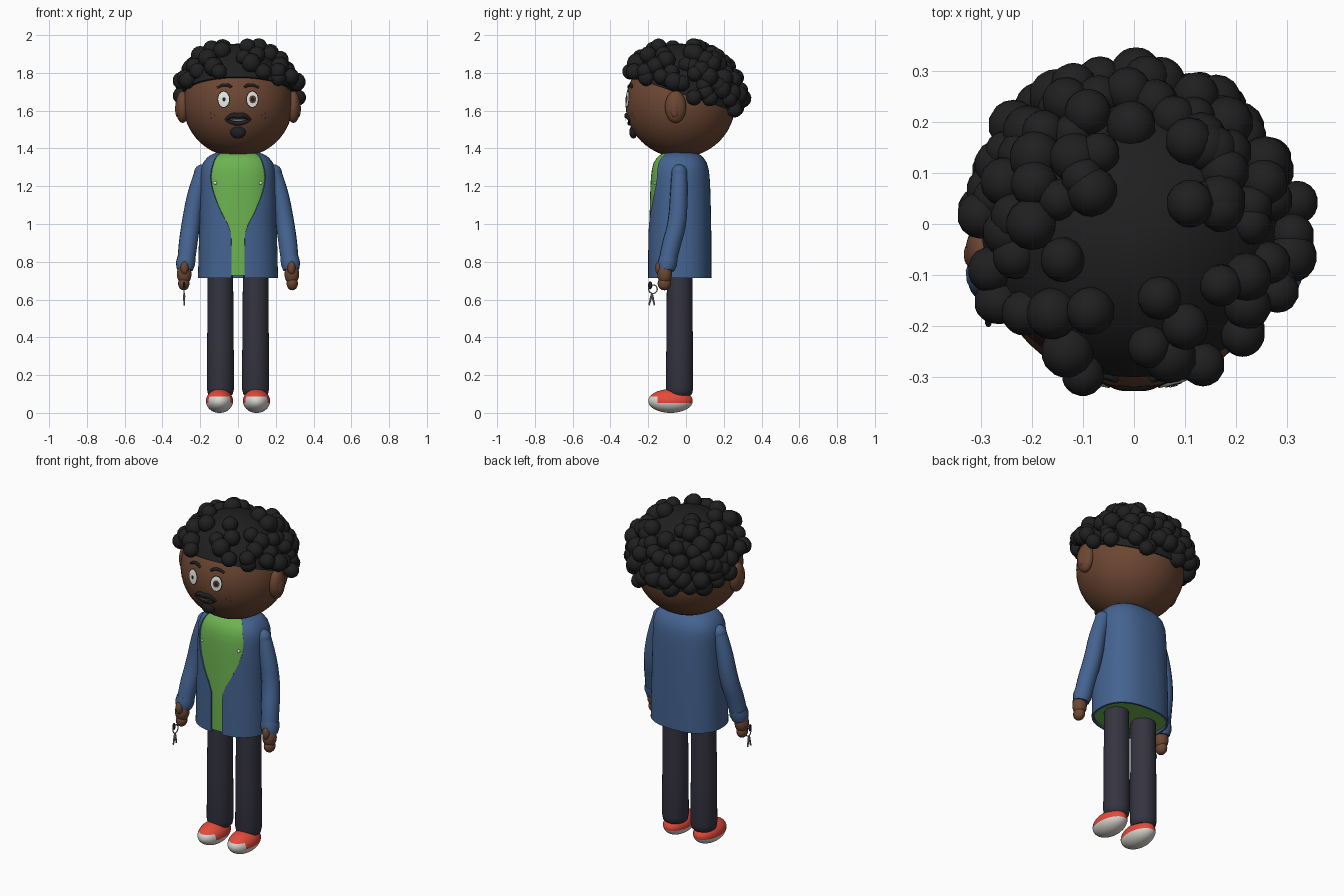
import bpy, bmesh, math, random
from mathutils import Matrix, Vector

random.seed(4)
if "Cube" in bpy.data.objects:
    bpy.data.objects.remove(bpy.data.objects["Cube"])


def material(name, r, g, b):
    m = bpy.data.materials.new(name)
    m.use_nodes = True
    m.diffuse_color = (r, g, b, 1)
    bsdf = m.node_tree.nodes["Principled BSDF"]
    bsdf.inputs["Base Color"].default_value = (r, g, b, 1)
    bsdf.inputs["Roughness"].default_value = 0.8
    return m


black = material("hair_black", .014, .014, .014)
skin = material("skin_brown", .15, .062, .032)
blue = material("jacket_blue", .058, .125, .28)
green = material("shirt_green", .15, .45, .08)
navy = material("trouser_charcoal", .035, .034, .052)
red = material("shoe_red", .78, .07, .045)
white = material("sole_white", .7, .69, .64)
eye_white = material("eye_white", .9, .9, .86)
metal = material("metal_grey", .25, .25, .25)
iris = material("iris_brown", .11, .05, .03)

HEAD = Vector((0, -.03, 1.637))
R = .29
built = []


def finish(name, bm, *mats):
    me = bpy.data.meshes.new(name)
    bm.to_mesh(me)
    bm.free()
    for m in mats:
        me.materials.append(m)
    ob = bpy.data.objects.new(name, me)
    bpy.context.collection.objects.link(ob)
    built.append(ob)
    return ob


def add_ball(bm, loc, size, seg=24, rot=Matrix()):
    mat = Matrix.Translation(loc) @ rot @ Matrix.Diagonal((*size, 1))
    bmesh.ops.create_uvsphere(bm, u_segments=seg, v_segments=seg * 2 // 3, radius=1, matrix=mat)


def ball(name, loc, size, mat, seg=24):
    bm = bmesh.new()
    add_ball(bm, loc, size, seg)
    return finish(name, bm, mat)


def tube(name, pts, mat, smooth=True, sides=5):
    """Round tube through (x, y, z, radius) points."""
    cu = bpy.data.curves.new(name, 'CURVE')
    cu.dimensions = '3D'
    cu.bevel_depth = 1
    cu.bevel_resolution = sides
    cu.use_fill_caps = True
    sp = cu.splines.new('NURBS' if smooth else 'POLY')
    sp.points.add(len(pts) - 1)
    for p, (x, y, z, r) in zip(sp.points, pts):
        p.co = (x, y, z, 1)
        p.radius = r
    if smooth:
        sp.use_endpoint_u = True
        sp.order_u = 3
    ob = bpy.data.objects.new(name, cu)
    bpy.context.collection.objects.link(ob)
    me = bpy.data.meshes.new_from_object(ob.evaluated_get(bpy.context.evaluated_depsgraph_get()))
    bpy.data.objects.remove(ob)
    me.materials.clear()
    me.materials.append(mat)
    ob = bpy.data.objects.new(name, me)
    bpy.context.collection.objects.link(ob)
    built.append(ob)
    return ob


def loft(name, rows, mat, cx=0, cy=-.033, scale=1, opened=False, n=40, power=1):
    """Stack of rounded rings (z, rx, ry, front opening half width); power under 1 squares them."""
    def bend(v):
        return math.copysign(abs(v) ** power, v)
    bm = bmesh.new()
    rings = []
    for z, rx, ry, w in rows:
        a = math.asin((w / rx) ** (1 / power)) if opened else 0
        steps = n + 1 if opened else n
        angles = [a + (2 * math.pi - 2 * a) * j / n for j in range(steps)]
        rings.append([bm.verts.new((cx + rx * scale * bend(math.sin(t)),
                                    cy - ry * scale * bend(math.cos(t)), z)) for t in angles])
    for lo, hi in zip(rings, rings[1:]):
        for j in range(n):
            k = (j + 1) % len(lo)
            bm.faces.new((lo[j], lo[k], hi[k], hi[j]))
    if not opened:
        bm.faces.new(rings[0][::-1])
        bm.faces.new(rings[-1])
    return finish(name, bm, mat)


def face_point(x, z, lift=0):
    r = R + lift
    return Vector((x, HEAD.y - math.sqrt(r * r - x * x - (z - HEAD.z) ** 2), z))


def decal(name, x, z, rx, rz, mat, lift, n=20):
    """Oval plate that follows the curve of the face."""
    bm = bmesh.new()
    centre = bm.verts.new(face_point(x, z, lift))
    inner = None
    for k in (.35, .7, 1):
        ring = [bm.verts.new(face_point(x + rx * k * math.cos(t), z + rz * k * math.sin(t), lift))
                for t in (2 * math.pi * i / n for i in range(n))]
        for i in range(n):
            j = (i + 1) % n
            bm.faces.new((inner[i], ring[i], ring[j], inner[j]) if inner else (centre, ring[i], ring[j]))
        inner = ring
    return finish(name, bm, mat)


def stroke(name, pts, mat):
    return tube(name, [(*face_point(x, z), r) for x, z, r in pts], mat, sides=3)


# Head and ears
ball("head", HEAD, (R, R, R * .98), skin, 48)
for s, side in ((1, "left"), (-1, "right")):
    ball(side + "_ear", (s * .293, -.055, 1.62), (.037, .056, .085), skin)
    ball(side + "_inner_ear", (s * .32, -.06, 1.61), (.013, .024, .045), skin)

# Hair cap, cut along a plane that drops to the back
cut_co, cut_no = Vector((0, -.06, 1.70)), Vector((0, .33, 1)).normalized()
bm = bmesh.new()
add_ball(bm, HEAD, (.302, .302, .318), 48)
cut = bmesh.ops.bisect_plane(bm, geom=bm.verts[:] + bm.edges[:] + bm.faces[:],
                             plane_co=cut_co, plane_no=cut_no, clear_inner=True)
bmesh.ops.holes_fill(bm, edges=[e for e in cut["geom_cut"] if isinstance(e, bmesh.types.BMEdge)])
finish("hair_cap", bm, black)

# Hair curls: dense over back and sides, loose over the forehead
front_curls = [(-.14, -.07), (-.16, -.175), (-.085, -.17), (.05, -.145), (.1, -.2), (.17, -.12),
               (.03, -.24), (.135, -.275), (-.1, -.295), (-.13, -.25), (.07, -.26), (-.2, 0),
               (.11, .04), (.17, .03), (.14, .15), (-.1, .09)]
curls = [Vector((x, y, HEAD.z + .015 + math.sqrt(max(.024, .098 - x * x - (y - HEAD.y) ** 2))))
         for x, y in front_curls]
count = 290
for i in range(count):
    h = 1 - 2 * (i + .5) / count
    t = i * math.pi * (3 - math.sqrt(5))
    w = math.sqrt(1 - h * h)
    d = Vector((w * math.cos(t), w * math.sin(t), h))
    d += Vector([random.uniform(-.09, .09) for _ in range(3)])
    p = HEAD + d.normalized() * random.uniform(.3, .328)
    p.z = min(p.z + .01, 1.95)
    bald = math.hypot((p.x - .03) / .1, (p.y - .02) / .18) < 1
    above = (p - cut_co).dot(cut_no) > 0
    if above and not bald and (p.y > .02 or abs(p.x) > .21):
        curls.append(p)
bm = bmesh.new()
for p in curls:
    r = random.uniform(.04, .053)
    add_ball(bm, p, (r, r, r), 14, Matrix.Rotation(random.uniform(0, 3), 4, 'X'))
finish("hair_curls", bm, black)

# Eyes, brows and freckles
for s, side in ((1, "left"), (-1, "right")):
    x = s * .076
    decal(side + "_eye_outline", x, 1.66, .034, .046, black, .003)
    decal(side + "_eye_white", x, 1.66, .029, .041, eye_white, .005)
    if s > 0:
        decal("left_iris", x + .002, 1.66, .018, .021, iris, .007)
    decal(side + "_pupil", x + .002, 1.66, .009, .011, black, .009)
    stroke(side + "_brow", [(s * .035, 1.724, .007), (s * .065, 1.75, .011), (s * .11, 1.722, .006)], black)
    for k, (dx, dz) in enumerate(((0, 0), (.02, .012), (.018, -.015))):
        decal(f"{side}_freckle_{k}", s * (.125 + dx), 1.575 + dz, .004, .004, black, .002, 8)

# Moustache, mouth and beard
stroke("moustache", [(-.066, 1.55, .007), (-.035, 1.578, .015), (0, 1.57, .015),
                     (.035, 1.578, .015), (.066, 1.55, .007)], black)
stroke("lower_lip", [(-.06, 1.55, .007), (-.03, 1.532, .011), (.03, 1.532, .011), (.06, 1.55, .007)], black)
decal("mouth", 0, 1.55, .033, .007, metal, .012)
ball("beard", face_point(0, 1.487), (.04, .022, .034), black)

# Jacket with a shaped front opening, over the shirt
torso = [(.715, .212, .168, .035), (.85, .209, .168, .035), (.95, .206, .167, .037), (1.0, .204, .166, .055),
         (1.06, .203, .165, .088), (1.14, .202, .163, .122), (1.2, .2, .161, .14), (1.25, .199, .158, .146),
         (1.29, .196, .153, .141), (1.325, .185, .143, .131), (1.35, .165, .126, .12),
         (1.365, .145, .11, .108), (1.378, .115, .085, .085)]
jacket = loft("jacket", torso, blue, opened=True, n=56, power=.84)
solid = jacket.modifiers.new("thickness", 'SOLIDIFY')
solid.thickness = .012
solid.offset = -1
bpy.context.view_layer.objects.active = jacket
bpy.ops.object.modifier_apply(modifier="thickness")
loft("shirt", [(.728, .21, .168, 0)] + torso[1:], green, scale=.965, power=.84)

for s, side in ((1, "left"), (-1, "right")):
    ball(side + "_button", (s * .119, -.163, 1.217), (.009, .008, .009), eye_white, 12)

    # Sleeve, cuff and hand
    ball(side + "_shoulder", (s * .187, -.035, 1.27), (.046, .042, .046), blue)
    tube(side + "_sleeve", [(s * .187, -.035, 1.28, .04), (s * .22, -.037, 1.18, .046), (s * .25, -.045, 1.0, .05),
                            (s * .268, -.085, .87, .05), (s * .277, -.102, .775, .046)], blue)
    tube(side + "_cuff", [(s * .274, -.093, .82, .049), (s * .278, -.099, .79, .052),
                          (s * .281, -.105, .758, .043)], blue, smooth=False)
    ball(side + "_hand", (s * .285, -.113, .735), (.039, .039, .055), skin)
    ball(side + "_fingers", (s * .287, -.115, .685), (.03, .035, .036), skin)
    ball(side + "_thumb", (s * .283, -.143, .767), (.021, .02, .036), skin)

    # Trouser leg
    legs = [(.09, .055), (.1, .066), (.13, .072), (.4, .07), (.74, .067)]
    loft(side + "_trouser_leg", [(z, r, r, 0) for z, r in legs], navy, cx=s * .093, cy=-.034, n=32)

    # Shoe with white sole and toe cap
    bm = bmesh.new()
    add_ball(bm, (s * .098, -.082, .063), (.072, .118, .063), 32)
    for co, no in (((0, 0, .052), (0, 0, 1)), ((0, 0, .088), (0, 0, 1)), ((0, -.15, 0), (0, 1, 0))):
        bmesh.ops.bisect_plane(bm, geom=bm.verts[:] + bm.edges[:] + bm.faces[:], plane_co=co, plane_no=no)
    for f in bm.faces:
        c = f.calc_center_median()
        f.material_index = int(c.z < .052 or (c.y < -.15 and c.z < .088))
    finish(side + "_shoe", bm, red, white)

# Key ring in the right hand
kx = -.285
ball("key_fob", (kx, -.19, .675), (.007, .012, .021), black, 12)
circle = [2 * math.pi * i / 20 for i in range(21)]
tube("key_ring", [(kx, -.175 + .023 * math.cos(t), .655 + .023 * math.sin(t), .003) for t in circle],
     metal, smooth=False, sides=2)
for k, end in enumerate((-.196, -.167)):
    tube(f"key_{k}", [(kx, -.18, .635, .003), (kx, -.183 if k == 0 else -.178, .62, .006),
                      (kx, end, .57, .004)], metal, smooth=False, sides=2)

# Smooth shading with sharp edges kept
bpy.ops.object.select_all(action='DESELECT')
for ob in built:
    ob.select_set(True)
bpy.context.view_layer.objects.active = built[0]
bpy.ops.object.shade_smooth_by_angle(angle=math.radians(40))
